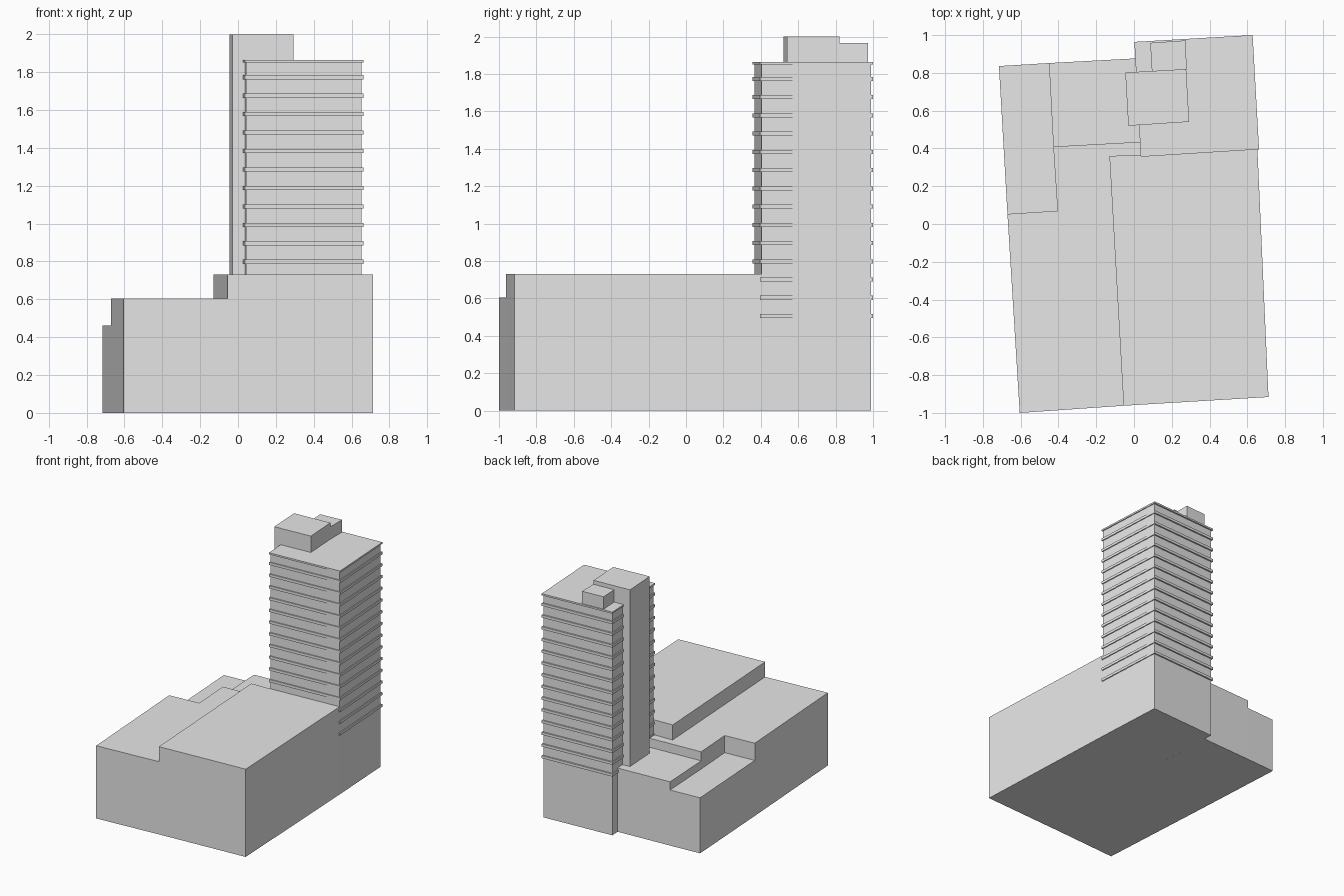
import bpy
import bmesh

cube = bpy.data.objects.get("Cube")
if cube:
    bpy.data.objects.remove(cube, do_unlink=True)

concrete = bpy.data.materials.new("light_grey_concrete")
concrete.use_nodes = True
grey = (0.8, 0.8, 0.8, 1.0)
concrete.diffuse_color = grey
concrete.node_tree.nodes["Principled BSDF"].inputs["Base Color"].default_value = grey


def prism(name, outline, bottom, top):
    """Extrude a plan outline between two heights."""
    bm = bmesh.new()
    face = bm.faces.new([bm.verts.new((x, y, bottom)) for x, y in outline])
    result = bmesh.ops.extrude_face_region(bm, geom=[face])
    for item in result["geom"]:
        if isinstance(item, bmesh.types.BMVert):
            item.co.z = top
    bmesh.ops.recalc_face_normals(bm, faces=bm.faces)
    mesh = bpy.data.meshes.new(name)
    bm.to_mesh(mesh)
    bm.free()
    mesh.materials.append(concrete)
    obj = bpy.data.objects.new(name, mesh)
    bpy.context.collection.objects.link(obj)
    return obj


# Plan corners shared by neighbouring blocks
front_split = (-0.055, -0.962)
high_back = (-0.13, 0.36)
tower_fl, tower_fr = (0.042, 0.366), (0.653, 0.403)
tower_br, tower_bl = (0.622, 0.988), (0.012, 0.952)
wing_front, wing_inner = (-0.67, 0.053), (-0.405, 0.07)
wing_mid, wing_back = (-0.427, 0.41), (-0.45, 0.852)
court_front, court_back = (0.038, 0.435), (0.016, 0.877)

# Stepped podium
prism("high_podium", [front_split, (0.712, -0.916), tower_fr, tower_fl, high_back], 0, 0.73)
prism("main_podium", [(-0.605, -1.0), front_split, high_back, tower_fl, court_front,
                      wing_mid, wing_inner, wing_front], 0, 0.605)
prism("rear_podium", [wing_mid, court_front, court_back, wing_back], 0, 0.53)
prism("low_wing", [wing_front, wing_inner, wing_mid, wing_back, (-0.715, 0.836)], 0, 0.462)

# Tower with projecting floor ledges
prism("tower", [tower_fl, tower_fr, tower_br, tower_bl], 0, 1.858)
ledge = [(0.036, 0.356), (0.662, 0.395), (0.628, 1.0), (0.002, 0.964)]
for i in range(14):
    z = 0.495 + i * 0.0975
    prism("floor_ledge_%02d" % (i + 1), ledge, z, z + 0.022)
prism("roof_slab", ledge, 1.85, 1.864)

# Service core and rooftop plant room
prism("service_core", [(-0.03, 0.52), (0.292, 0.541), (0.276, 0.82), (-0.046, 0.802)], 0.3, 2.0)
prism("plant_room", [(0.095, 0.805), (0.277, 0.815), (0.276, 0.972), (0.086, 0.959)], 1.855, 1.967)
